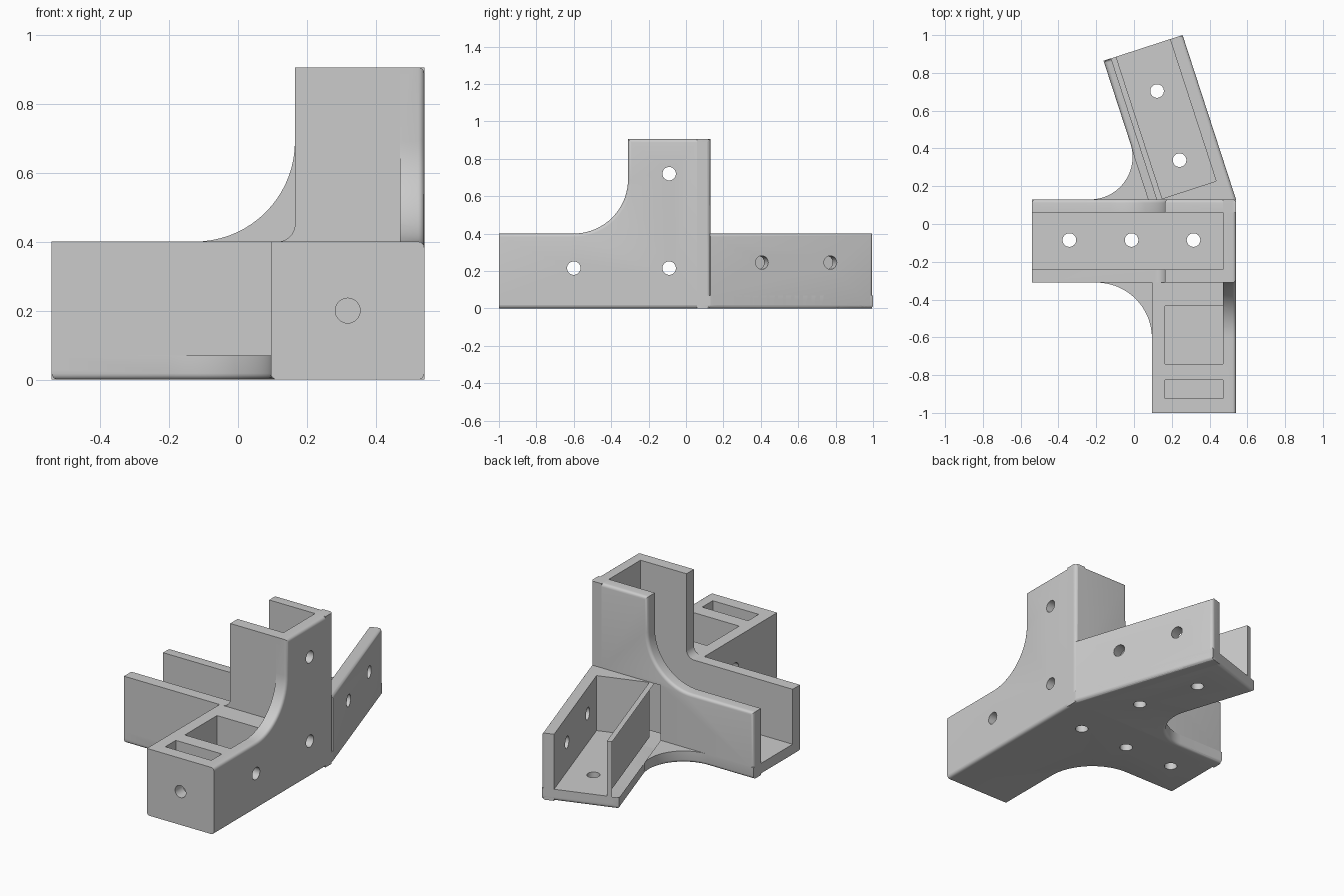
import bpy
import bmesh
import math
from mathutils import Vector

old = bpy.data.objects.get("Cube")
if old:
    bpy.data.objects.remove(old, do_unlink=True)

grey = bpy.data.materials.new("plain grey")
grey.use_nodes = True
COLOUR = (0.6, 0.6, 0.6, 1)
grey.diffuse_color = COLOUR
grey.node_tree.nodes["Principled BSDF"].inputs["Base Color"].default_value = COLOUR

# Outer limits, wall thickness and hole radius
L, R, F, B = -0.54, 0.54, -0.31, 0.13
H, TOP, T, HOLE = 0.4, 0.905, 0.07, 0.036
C_L, UP_L, WIDTH, LENGTH = 0.095, 0.165, 0.44, 0.915

# Slanted arm: s runs along it, w runs across it from its outer wall
tilt = math.radians(18)
along = Vector((-math.sin(tilt), math.cos(tilt)))
across = Vector((-math.cos(tilt), -math.sin(tilt)))


def slant(s, w):
    return Vector((R, B)) + along * s + across * w


def on_xy(a, b, t):
    return (a, b, t)


def on_xz(a, b, t):
    return (a, t, b)


def on_yz(a, b, t):
    return (t, a, b)


def on_slant_side(s, z, w):
    return (*slant(s, w), z)


def on_slant_floor(s, w, z):
    return (*slant(s, w), z)


def fillet(corner, d1, d2, t, n=18):
    """Arc tangent to two edges leaving a corner, touching each at distance t."""
    corner, d1, d2 = Vector(corner), Vector(d1).normalized(), Vector(d2).normalized()
    half = math.acos(d1.dot(d2)) / 2
    radius = t * math.tan(half)
    centre = corner + (d1 + d2).normalized() * (t / math.cos(half))
    start, end = corner + d1 * t - centre, corner + d2 * t - centre
    a0 = math.atan2(start.y, start.x)
    sweep = math.remainder(math.atan2(end.y, end.x) - a0, math.tau)
    angles = [a0 + sweep * i / n for i in range(n + 1)]
    return [centre + Vector((math.cos(a), math.sin(a))) * radius for a in angles]


def rect(a0, b0, a1, b1):
    return [(a0, b0), (a1, b0), (a1, b1), (a0, b1)]


def circle(a, b, n=32):
    return [(a + HOLE * math.cos(math.tau * i / n), b + HOLE * math.sin(math.tau * i / n))
            for i in range(n)]


def prism(name, pts, place, inner, outer, rounded=None):
    """Extrude an outline; round the outer rim edges whose midpoint passes the rule."""
    bm = bmesh.new()
    lo = [bm.verts.new(place(p[0], p[1], inner)) for p in pts]
    hi = [bm.verts.new(place(p[0], p[1], outer)) for p in pts]
    bm.faces.new(lo)
    bm.faces.new(hi)
    rim = []
    n = len(pts)
    for i in range(n):
        j = (i + 1) % n
        bm.faces.new((lo[i], lo[j], hi[j], hi[i]))
        mid = (Vector(pts[i]) + Vector(pts[j])) / 2
        if rounded and rounded(mid):
            rim.append(bm.edges.get((hi[i], hi[j])))
    bmesh.ops.recalc_face_normals(bm, faces=bm.faces)
    if rim:
        bmesh.ops.bevel(bm, geom=rim, offset=0.018, segments=4, profile=0.5, affect='EDGES')
    mesh = bpy.data.meshes.new(name)
    bm.to_mesh(mesh)
    bm.free()
    mesh.materials.append(grey)
    ob = bpy.data.objects.new(name, mesh)
    bpy.context.collection.objects.link(ob)
    return ob


def combine(ob, other, operation):
    mod = ob.modifiers.new("combine", 'BOOLEAN')
    mod.operation, mod.solver, mod.object = operation, 'EXACT', other
    bpy.context.view_layer.objects.active = ob
    bpy.ops.object.modifier_apply(modifier=mod.name)
    bpy.data.objects.remove(other, do_unlink=True)


# Floor plate with curved gussets between the arms
left_foot = slant(0, WIDTH)
left_foot = left_foot + along * ((B - left_foot.y) / along.y)
floor = [(L, B), (L, F), *fillet((C_L, F), (-1, 0), (0, -1), 0.295),
         (C_L, -1), (R, -1), (R, B), slant(LENGTH, 0), slant(LENGTH, WIDTH),
         *fillet(left_foot, along, (-1, 0), 0.31)]
bracket = prism("corner_bracket", floor, on_xy, T, 0, lambda m: m.y > -0.99)

# Back and front walls of the side arm and the upright
back = [(L, 0), (R, 0), (R, TOP), (UP_L, TOP),
        *fillet((UP_L, H), (0, 1), (-1, 0), 0.29), (L, H)]
front = [(L, 0.03), (0.5, 0.03), (0.5, TOP), (UP_L, TOP),
         *fillet((UP_L, H), (0, 1), (-1, 0), 0.05), (L, H)]
# Outer wall running from the front arm up the upright
side = [(-1, 0), (B, 0), (B, TOP), (F, TOP),
        *fillet((F, H), (0, 1), (-1, 0), 0.29), (-1, H)]

parts = [
    prism("back_wall", back, on_xz, B - T, B, lambda m: True),
    prism("front_wall", front, on_xz, F + T, F),
    prism("outer_wall", side, on_yz, R - T, R, lambda m: m.x > -0.99),
    prism("front_arm", rect(C_L, -1, 0.5, -0.25), on_xy, 0.03, H),
    prism("slanted_arm", rect(0, 0.05, LENGTH, 0.4), on_slant_floor, 0.03, H),
    prism("slanted_outer_wall", rect(0, 0, LENGTH, H), on_slant_side, T, 0,
          lambda m: m.x > 0.01),
    prism("slanted_inner_wall", rect(0, 0.03, LENGTH, H), on_slant_side, WIDTH - T, WIDTH,
          lambda m: m.x > LENGTH - 0.01),
]
for part in parts:
    combine(bracket, part, 'UNION')

# Channels, pocket and slot
cutters = [
    prism("channel", rect(L - 0.2, F + T, R - T, B - T), on_xy, T, 1.2),
    prism("slanted_channel", rect(0.125, T, 1.1, WIDTH - T), on_slant_floor, T, 0.6),
    prism("pocket", rect(UP_L, -0.74, R - T, -0.435), on_xy, T, 0.6),
    prism("slot", rect(UP_L, -0.925, R - T, -0.825), on_xy, T, 0.6),
    prism("front_hole", circle(0.318, 0.2), on_xz, -1.1, -0.6),
    prism("through_hole", circle(-0.6, 0.215), on_yz, 0, 0.7),
]
# Screw holes
for z in (0.215, 0.72):
    cutters.append(prism("wall_hole", circle(-0.09, z), on_yz, 0.3, 0.7))
for x in (-0.342, -0.013, 0.315):
    cutters.append(prism("floor_hole", circle(x, -0.085), on_xy, -0.1, 0.2))
for s in (0.29, 0.675):
    cutters.append(prism("slanted_floor_hole", circle(s, WIDTH / 2), on_slant_floor, -0.1, 0.2))
    cutters.append(prism("slanted_wall_hole", circle(s, 0.245), on_slant_side, -0.1, 0.2))
for cutter in cutters:
    combine(bracket, cutter, 'DIFFERENCE')

bpy.ops.object.select_all(action='DESELECT')
bracket.select_set(True)
bpy.context.view_layer.objects.active = bracket
bpy.ops.object.shade_smooth_by_angle(angle=math.radians(30))
